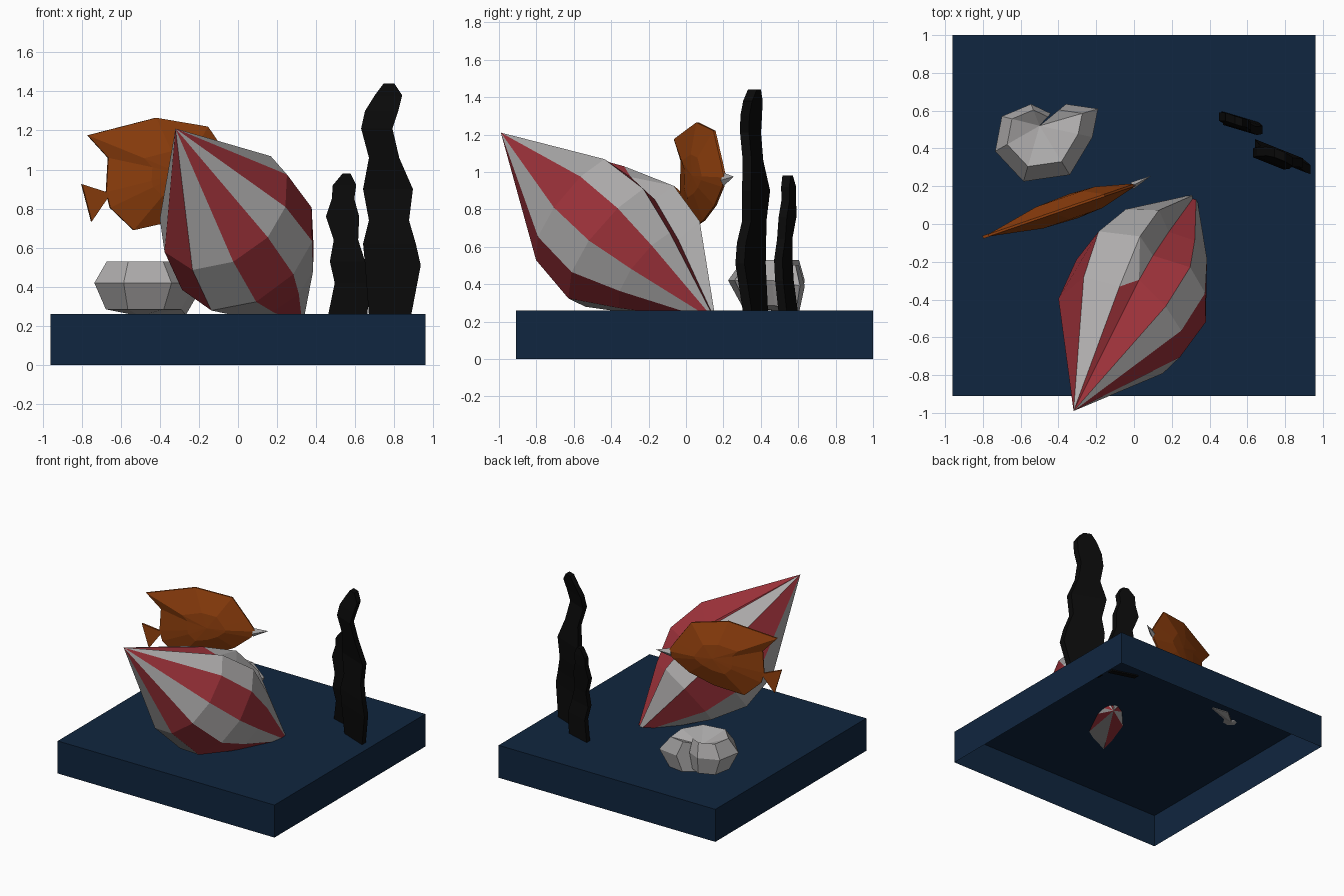
import bpy, bmesh, math
from mathutils import Vector

old = bpy.data.objects.get("Cube")
if old:
    bpy.data.objects.remove(old, do_unlink=True)


def material(name, rgb):
    mat = bpy.data.materials.new(name)
    mat.use_nodes = True
    colour = (*rgb, 1)
    mat.diffuse_color = colour
    mat.node_tree.nodes["Principled BSDF"].inputs["Base Color"].default_value = colour
    return mat


navy = material("navy", (.005, .019, .05))
white = material("shell white", (.42, .41, .41))
red = material("shell red", (.32, .03, .04))
orange = material("fish orange", (.28, .05, .004))
black = material("weed black", (.003, .003, .003))


def build(name, verts, faces, mats, indices=None):
    """Make a flat-shaded object with outward normals."""
    mesh = bpy.data.meshes.new(name)
    mesh.from_pydata([tuple(v) for v in verts], [], faces)
    for mat in mats:
        mesh.materials.append(mat)
    if indices:
        for poly, index in zip(mesh.polygons, indices):
            poly.material_index = index
    bm = bmesh.new()
    bm.from_mesh(mesh)
    bmesh.ops.recalc_face_normals(bm, faces=bm.faces[:])
    bm.to_mesh(mesh)
    bm.free()
    obj = bpy.data.objects.new(name, mesh)
    bpy.context.collection.objects.link(obj)
    return obj


# Base slab, hollow and open underneath
def base_slab():
    mesh = bpy.data.meshes.new("base")
    bm = bmesh.new()
    bmesh.ops.create_cube(bm, size=1)
    bmesh.ops.scale(bm, vec=(1.92, 1.91, .26), verts=bm.verts)
    bmesh.ops.translate(bm, vec=(0, .045, .13), verts=bm.verts)
    floor = [f for f in bm.faces if f.normal.z < -.5]
    bmesh.ops.delete(bm, geom=floor, context='FACES_ONLY')
    bm.to_mesh(mesh)
    bm.free()
    mesh.materials.append(navy)
    bpy.context.collection.objects.link(bpy.data.objects.new("base", mesh))


base_slab()


# Striped spindle shell: spiral cross-sections around a slanted axis
def spindle_shell():
    tip, foot = Vector((-.32, -.99, 1.21)), Vector((.33, .16, .2))
    axis = (foot - tip).normalized()
    side = axis.cross(Vector((0, 0, 1))).normalized()
    up = side.cross(axis)
    angles = (-8, 25, 54, 90, 122, 155, 188, 222, 258, 303, 338)
    rings = (
        (.66, (.285, .36, .355, .35, .37, .39, .41, .39, .37, .36, .3)),
        (.95, (.28, .385, .37, .378, .4, .43, .45, .42, .39, .42, .397)),
        (1.2, (.2, .27, .27, .27, .28, .29, .3, .31, .32, .34, .346)),
    )
    n = len(angles)
    verts = []
    for t, radii in rings:
        for deg, r in zip(angles, radii):
            a = math.radians(deg)
            verts.append(tip + axis * t + (up * math.cos(a) + side * math.sin(a)) * r)
    verts[0] += axis * .1
    top, bottom = len(verts), len(verts) + 1
    verts += [tip, foot]
    faces, stripes = [], []
    for k in range(n - 1):
        one, two, three = k, n + k, 2 * n + k
        faces += [(top, one, one + 1), (one, two, two + 1, one + 1),
                  (two, three, three + 1, two + 1), (three, bottom, three + 1)]
        stripes += [(k + 1) % 2] * 4
    # Flared lip and the wall of the opening
    end1, end2, end3 = n - 1, 2 * n - 1, 3 * n - 1
    faces += [(top, end1, 0), (end1, end2, 0), (0, end2, n),
              (end2, end3, 2 * n, n), (end3, bottom, 2 * n)]
    stripes += [1, 0, 0, 0, 0]
    build("spindle_shell", verts, faces, [white, red], stripes)


spindle_shell()


# Coiled shell: rim, upper and lower rings closing on the coil centre
def coiled_shell():
    rim = [(-.36, .635), (-.19, .61), (-.22, .46), (-.34, .26), (-.585, .225),
           (-.735, .385), (-.7, .57), (-.545, .635), (-.44, .585)]
    centre = Vector((-.5, .52, 0))
    layers = ((.25, .285), (0, .42), (.27, .53))
    n = len(rim)
    verts = []
    for inset, z in layers:
        for i, (x, y) in enumerate(rim):
            p = Vector((x, y, 0)).lerp(centre, inset)
            # the mouth end sits a little lower
            p.z = z - (.03 if i < 2 else 0)
            verts.append(p)
    low, high = len(verts), len(verts) + 1
    verts += [centre + Vector((0, 0, .25)), centre + Vector((0, 0, .47))]
    faces = []
    for i in range(n - 1):
        faces += [(i, i + 1, n + i + 1, n + i),
                  (n + i, n + i + 1, 2 * n + i + 1, 2 * n + i),
                  (low, i + 1, i), (high, 2 * n + i, 2 * n + i + 1)]
    for i in (0, n - 1):
        faces += [(low, i, n + i), (low, n + i, high), (high, n + i, 2 * n + i)]
    build("coiled_shell", verts, faces, [white])


coiled_shell()


# Seaweed: thick wavy ribbons given by height, left edge and right edge
def seaweed(name, y0, slope, thick, levels):
    verts, faces = [], []
    for z, left, right in levels:
        mid = (left + right) / 2
        yc = y0 + .015 * math.sin(z * 9)
        for x, dy in ((left, -thick), (right, -thick), (right, thick), (left, thick)):
            verts.append((x, yc + slope * (x - mid) + dy, z))
    for row in range(len(levels) - 1):
        for c in range(4):
            a, b = row * 4 + c, row * 4 + (c + 1) % 4
            faces.append((a, b, b + 4, a + 4))
    last = len(verts) - 4
    faces += [(0, 1, 2, 3), tuple(range(last, last + 4))]
    build(name, verts, faces, [black])


seaweed("tall_seaweed", .36, -.4, .024, [
    (.25, .67, .885), (.51, .65, .935), (.62, .64, .91), (.74, .67, .875),
    (.9, .64, .895), (1.06, .67, .825), (1.21, .63, .79), (1.3, .65, .82),
    (1.38, .7, .84), (1.44, .745, .8)])
seaweed("short_seaweed", .535, -.3, .022, [
    (.25, .46, .66), (.42, .495, .68), (.53, .47, .65), (.64, .49, .615),
    (.76, .45, .62), (.85, .48, .595), (.92, .485, .605), (.98, .535, .575)])


# Fish: a vertical plane turned a little, with thickness across it
def fish_point(x, z, offset=0):
    return Vector((x - offset * .33, .085 + .345 * (x + .35) + offset * .944, z))


def fish_body():
    outline = [(-.77, 1.175), (-.42, 1.265), (-.155, 1.22), (-.04, 1.05),
               (.01, .97), (-.02, .92), (-.14, .82), (-.315, .74), (-.535, .69),
               (-.655, .805), (-.675, .885), (-.665, 1.06)]
    cx, cz = -.32, .98
    n = len(outline)
    verts, faces = [], []
    for sign in (-1, 1):
        start = len(verts)
        for keep, depth in ((1, .006), (.4, .06)):
            verts += [fish_point(cx + (x - cx) * keep, cz + (z - cz) * keep, sign * depth)
                      for x, z in outline]
        verts.append(fish_point(cx, cz, sign * .068))
        for i in range(n):
            j = (i + 1) % n
            faces += [(start + i, start + j, start + n + j, start + n + i),
                      (start + n + i, start + n + j, start + 2 * n)]
    half = 2 * n + 1
    faces += [(i, (i + 1) % n, half + (i + 1) % n, half + i) for i in range(n)]
    build("fish_body", verts, faces, [orange])


fish_body()


def fish_tail():
    shape = [(-.64, .87), (-.675, .885), (-.8, .925), (-.75, .735), (-.665, .86)]
    n = len(shape)
    verts = [fish_point(x, z, d) for d in (-.008, .008) for x, z in shape]
    faces = [tuple(range(n)), tuple(range(n, 2 * n))]
    faces += [(i, (i + 1) % n, n + (i + 1) % n, n + i) for i in range(n)]
    build("fish_tail", verts, faces, [orange])


fish_tail()


# Pointed mouth of the fish
def fish_mouth():
    verts = [fish_point(-.01, .995), fish_point(-.01, .955, .02),
             fish_point(-.01, .925), fish_point(-.01, .955, -.02),
             Vector((.09, .255, .975))]
    faces = [(0, 1, 2, 3)] + [(i, (i + 1) % 4, 4) for i in range(4)]
    build("fish_mouth", verts, faces, [white])


fish_mouth()
